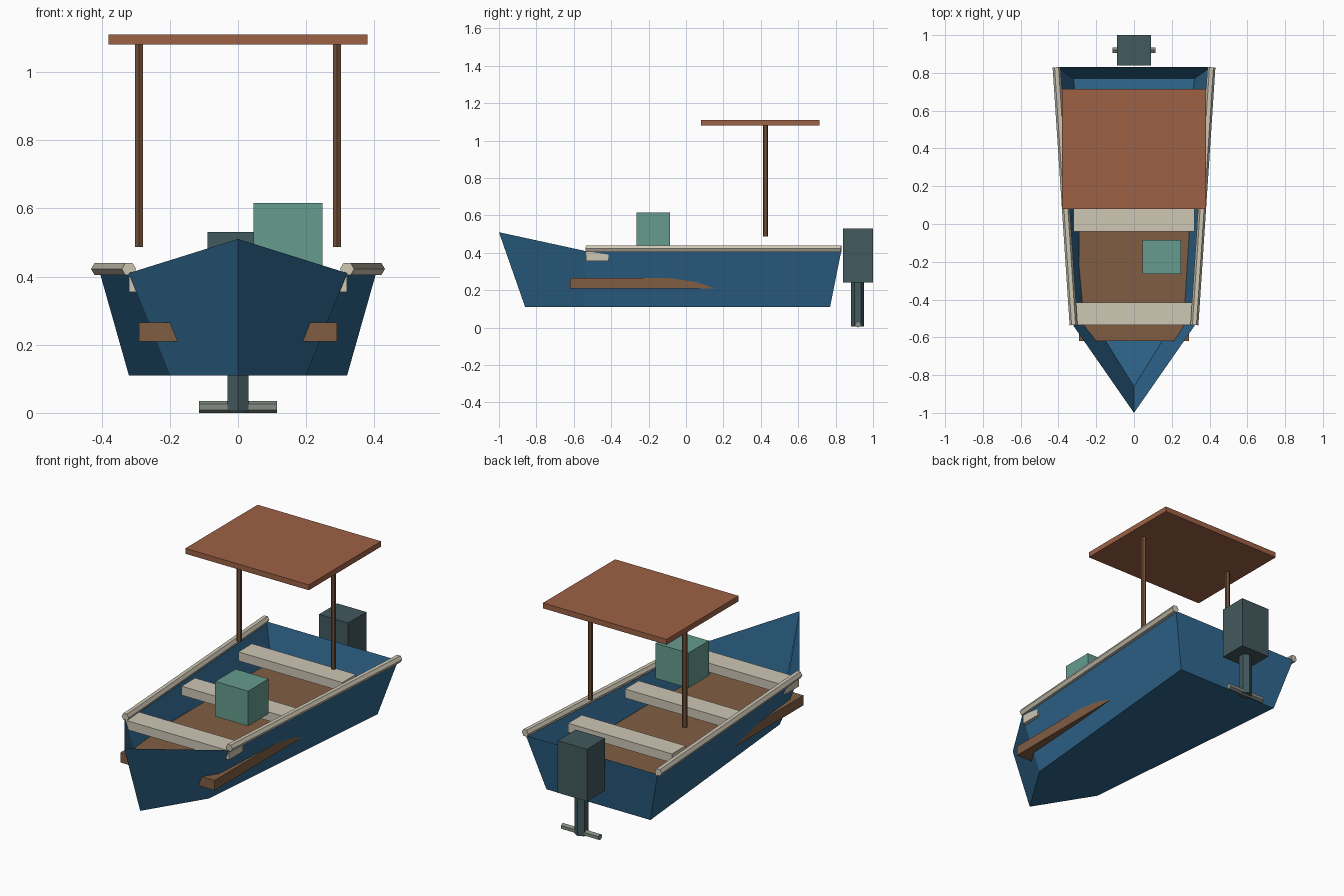
import bpy, bmesh
from mathutils import Vector, Matrix
from math import pi

if "Cube" in bpy.data.objects:
    bpy.data.objects.remove(bpy.data.objects["Cube"])


def material(name, rgb):
    m = bpy.data.materials.new(name)
    m.diffuse_color = (*rgb, 1)
    m.use_nodes = True
    m.node_tree.nodes["Principled BSDF"].inputs["Base Color"].default_value = m.diffuse_color
    return m


BLUE = material("blue_paint", (0.03, 0.14, 0.28))
CREAM = material("cream_paint", (0.62, 0.57, 0.46))
WOOD = material("wood", (0.22, 0.11, 0.055))
DARK_WOOD = material("dark_wood", (0.17, 0.08, 0.04))
RUST = material("rust_cloth", (0.34, 0.12, 0.06))
GREEN = material("green_paint", (0.13, 0.33, 0.27))
IRON = material("dark_metal", (0.055, 0.10, 0.11))
STEEL = material("steel", (0.23, 0.26, 0.23))


def finish(name, bm, mat):
    mesh = bpy.data.meshes.new(name)
    bm.to_mesh(mesh)
    bm.free()
    mesh.materials.append(mat)
    ob = bpy.data.objects.new(name, mesh)
    bpy.context.collection.objects.link(ob)
    return ob


def box(name, lo, hi, mat):
    lo, hi = Vector(lo), Vector(hi)
    bm = bmesh.new()
    bmesh.ops.create_cube(bm, size=1, matrix=Matrix.Translation((lo + hi) / 2)
                          @ Matrix.Diagonal((*(hi - lo), 1)))
    return finish(name, bm, mat)


def rod(name, a, b, r, mat, spin=0.0):
    # six-sided bar between two points
    a, b = Vector(a), Vector(b)
    d = b - a
    rot = d.to_track_quat('Z', 'Y').to_matrix().to_4x4()
    bm = bmesh.new()
    bmesh.ops.create_cone(bm, cap_ends=True, segments=6, radius1=r, radius2=r, depth=d.length,
                          matrix=Matrix.Translation((a + b) / 2) @ rot @ Matrix.Rotation(spin, 4, 'Z'))
    return finish(name, bm, mat)


# Hull: open shell; rim and bottom outlines run bow, right side, left side
rim = [(0, -1, 0.51), (0.32, -0.54, 0.41), (0.405, 0.83, 0.41),
       (-0.405, 0.83, 0.41), (-0.32, -0.54, 0.41)]
base = [(0, -0.86, 0.11), (0.20, -0.54, 0.11), (0.32, 0.77, 0.11),
        (-0.32, 0.77, 0.11), (-0.20, -0.54, 0.11)]
bm = bmesh.new()
top = [bm.verts.new(p) for p in rim]
low = [bm.verts.new(p) for p in base]
for i in range(5):
    j = (i + 1) % 5
    bm.faces.new((low[i], low[j], top[j], top[i]))
bm.faces.new(low[::-1])
finish("hull", bm, BLUE)

# Floor boards and three bench seats
box("floor", (-0.29, -0.62, 0.21), (0.29, 0.62, 0.265), WOOD)
for name, y in (("front_seat", -0.475), ("middle_seat", 0.02), ("rear_seat", 0.52)):
    box(name, (-0.32, y - 0.06, 0.355), (0.32, y + 0.06, 0.405), CREAM)

# Side rails and canopy posts, one per side
for side, s in (("left", -1), ("right", 1)):
    rod(side + "_rail", (s * 0.32, -0.535, 0.422), (s * 0.41, 0.83, 0.422), 0.021, CREAM, pi / 2)
    rod(side + "_post", (s * 0.29, 0.425, 0.487), (s * 0.29, 0.425, 1.085), 0.0135, DARK_WOOD)

# Canopy
box("canopy", (-0.38, 0.08, 1.08), (0.38, 0.715, 1.11), RUST)

# Storage crate
box("crate", (0.045, -0.265, 0.42), (0.248, -0.085, 0.615), GREEN)

# Outboard motor with leg and propeller bar
box("motor_housing", (-0.09, 0.84, 0.24), (0.09, 1.0, 0.53), IRON)
rod("motor_leg", (0, 0.918, 0.005), (0, 0.918, 0.25), 0.035, IRON)
rod("propeller", (-0.115, 0.92, 0.0175), (0.115, 0.92, 0.0175), 0.0175, STEEL)
